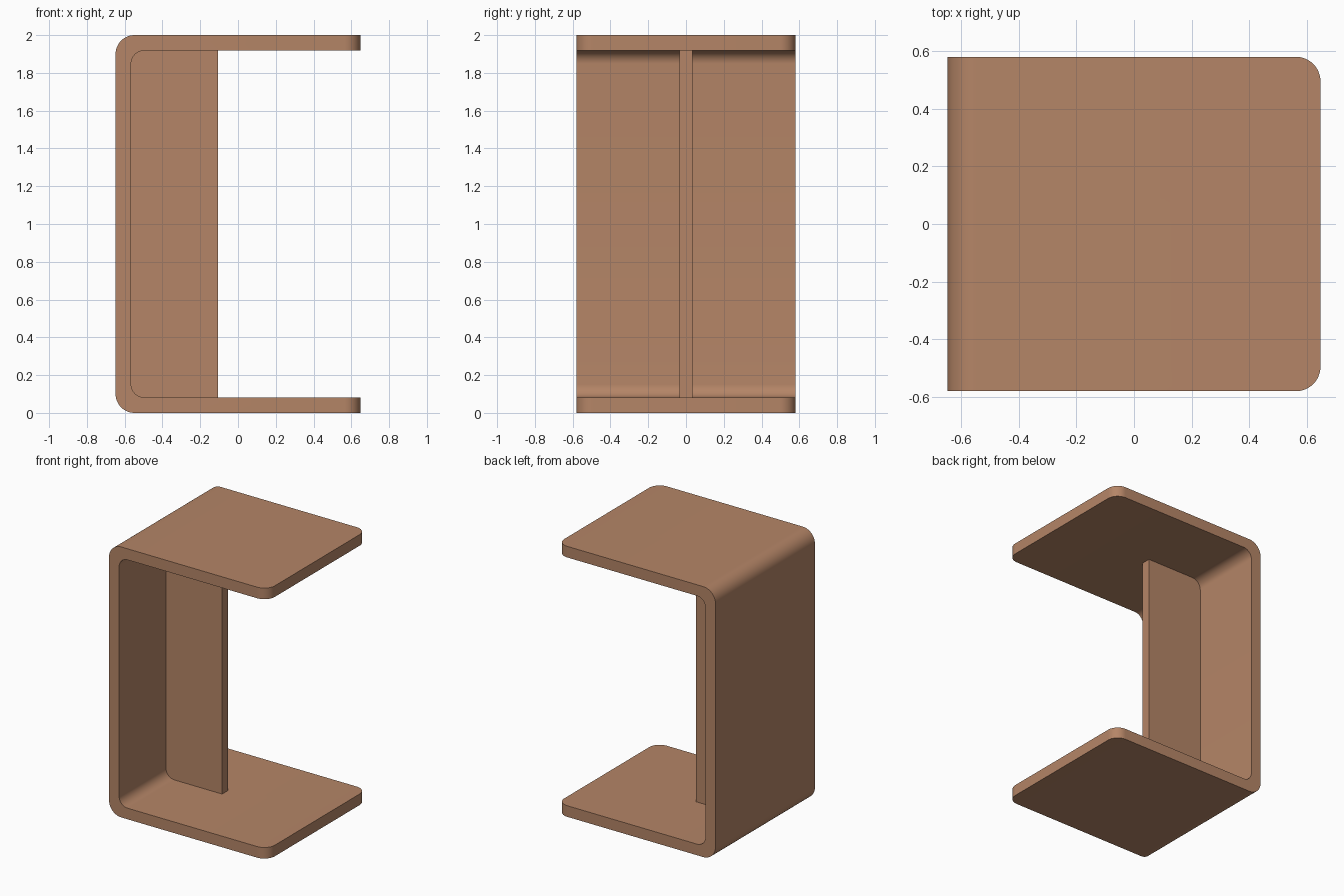
import bpy, bmesh
from math import cos, sin, pi

HALF_X, HALF_Y, HEIGHT = 0.648, 0.581, 2.0
WALL = 0.082
OUTER_R, INNER_R, CORNER_R = 0.10, 0.07, 0.085

cube = bpy.data.objects.get("Cube")
if cube:
    bpy.data.objects.remove(cube, do_unlink=True)

wood = bpy.data.materials.new("warm brown")
wood.use_nodes = True
color = (0.46, 0.235, 0.135, 1)
wood.diffuse_color = color
wood.node_tree.nodes["Principled BSDF"].inputs["Base Color"].default_value = color


def arc(cx, cz, r, start, end, steps=12):
    """Points of a circular corner in the xz plane."""
    angles = [start + (end - start) * i / steps for i in range(steps + 1)]
    return [(cx + r * cos(a), cz + r * sin(a)) for a in angles]


def extrude_profile(name, points, half_depth, corner_x=None):
    """Extrude an xz outline along y; optionally round the upright edges at corner_x."""
    bm = bmesh.new()
    face = bm.faces.new([bm.verts.new((x, -half_depth, z)) for x, z in points])
    new = bmesh.ops.extrude_face_region(bm, geom=[face])["geom"]
    verts = [v for v in new if isinstance(v, bmesh.types.BMVert)]
    bmesh.ops.translate(bm, verts=verts, vec=(0, 2 * half_depth, 0))
    if corner_x is not None:
        edges = [e for e in bm.edges
                 if all(abs(v.co.x - corner_x) < 1e-4 for v in e.verts)
                 and abs(e.verts[0].co.y - e.verts[1].co.y) < 1e-4]
        bmesh.ops.bevel(bm, geom=edges, offset=CORNER_R, offset_type="OFFSET",
                        segments=12, profile=0.5, affect="EDGES")
    bmesh.ops.recalc_face_normals(bm, faces=bm.faces)
    mesh = bpy.data.meshes.new(name)
    bm.to_mesh(mesh)
    bm.free()
    mesh.materials.append(wood)
    obj = bpy.data.objects.new(name, mesh)
    bpy.context.collection.objects.link(obj)
    bpy.ops.object.select_all(action="DESELECT")
    obj.select_set(True)
    bpy.context.view_layer.objects.active = obj
    bpy.ops.object.shade_smooth_by_angle(angle=pi / 6)
    return obj


# Bent C-shaped shell: top plate, back wall and base plate in one piece
out_x, in_x = -HALF_X + OUTER_R, -HALF_X + WALL + INNER_R
low_z, high_z = WALL + INNER_R, HEIGHT - WALL - INNER_R
outline = [(HALF_X, HEIGHT)]
outline += arc(out_x, HEIGHT - OUTER_R, OUTER_R, pi / 2, pi)
outline += arc(out_x, OUTER_R, OUTER_R, pi, 1.5 * pi)
outline += [(HALF_X, 0), (HALF_X, WALL)]
outline += arc(in_x, low_z, INNER_R, 1.5 * pi, pi)
outline += arc(in_x, high_z, INNER_R, pi, pi / 2)
outline += [(HALF_X, HEIGHT - WALL)]
extrude_profile("table_shell", outline, HALF_Y, HALF_X)

# Upright stiffening web, seated slightly into the shell
embed = 0.03
left, right = -HALF_X + WALL - embed, -0.106
bottom, top = WALL - embed, HEIGHT - WALL + embed
extrude_profile("center_web", [(left, bottom), (right, bottom), (right, top), (left, top)], 0.034)
